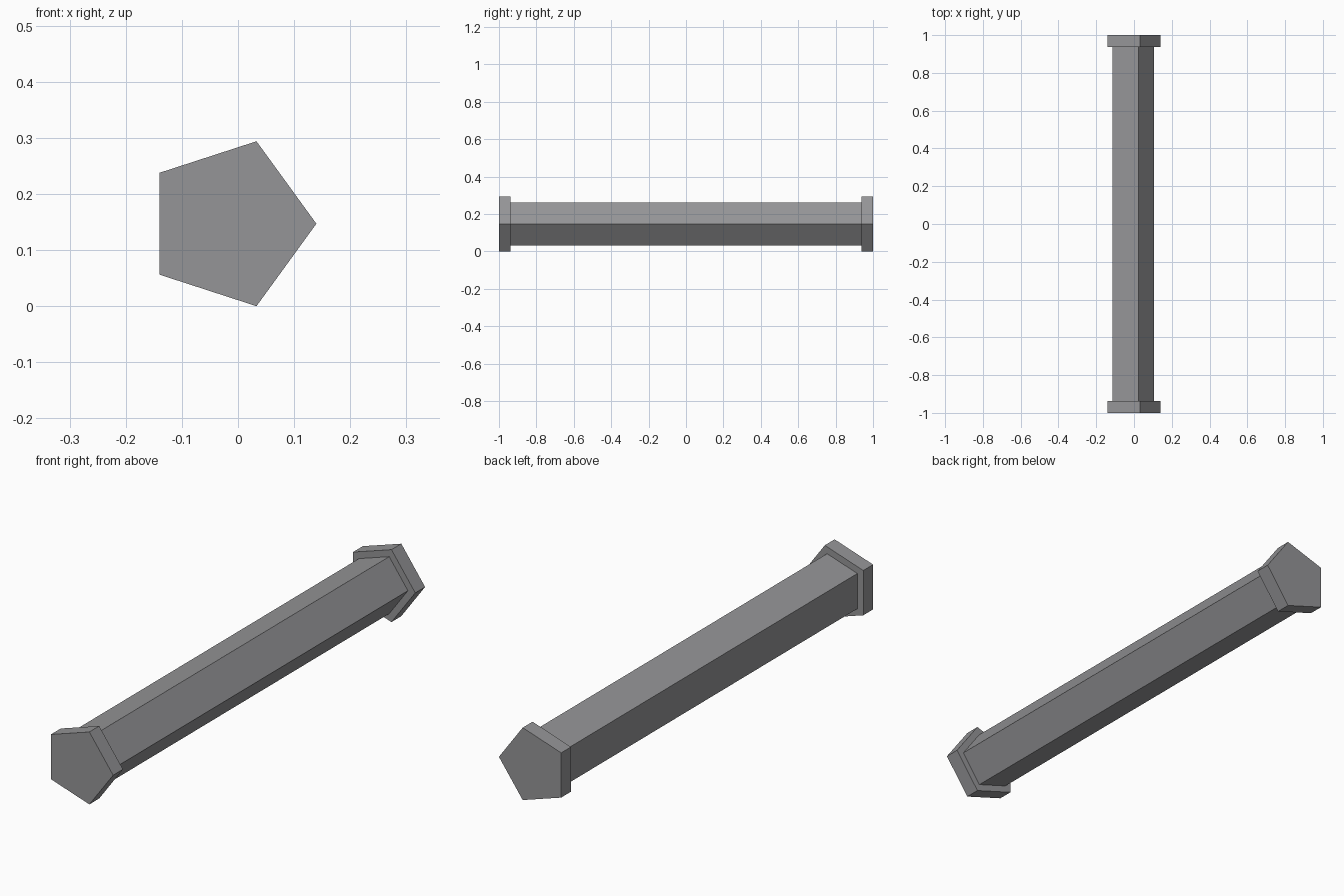
import bpy, bmesh, math

if "Cube" in bpy.data.objects:
    bpy.data.objects.remove(bpy.data.objects["Cube"])

SIDES = 5
AXIS_X, AXIS_Z = -0.0148, 0.147   # centre line of the pentagonal bar

grey = bpy.data.materials.new("mid grey")
grey.diffuse_color = (0.30, 0.30, 0.31, 1)
grey.use_nodes = True
grey.node_tree.nodes["Principled BSDF"].inputs["Base Color"].default_value = grey.diffuse_color


def prism(name, radius, y0, y1):
    """Pentagonal prism along y with one corner pointing to +x."""
    bm = bmesh.new()
    ring = []
    for i in range(SIDES):
        a = 2 * math.pi * i / SIDES
        ring.append(bm.verts.new((AXIS_X + radius * math.cos(a), y0,
                                  AXIS_Z + radius * math.sin(a))))
    face = bm.faces.new(ring)
    new = bmesh.ops.extrude_face_region(bm, geom=[face], use_keep_orig=True)["geom"]
    moved = [g for g in new if isinstance(g, bmesh.types.BMVert)]
    bmesh.ops.translate(bm, verts=moved, vec=(0, y1 - y0, 0))
    bmesh.ops.recalc_face_normals(bm, faces=bm.faces)
    mesh = bpy.data.meshes.new(name)
    bm.to_mesh(mesh)
    bm.free()
    mesh.materials.append(grey)
    obj = bpy.data.objects.new(name, mesh)
    bpy.context.collection.objects.link(obj)
    return obj


# Long shaft, seated slightly inside both end caps
prism("shaft", 0.1216, -0.945, 0.945)

# Wider end caps
prism("front_cap", 0.1545, -1.0, -0.937)
prism("back_cap", 0.1545, 0.937, 1.0)
